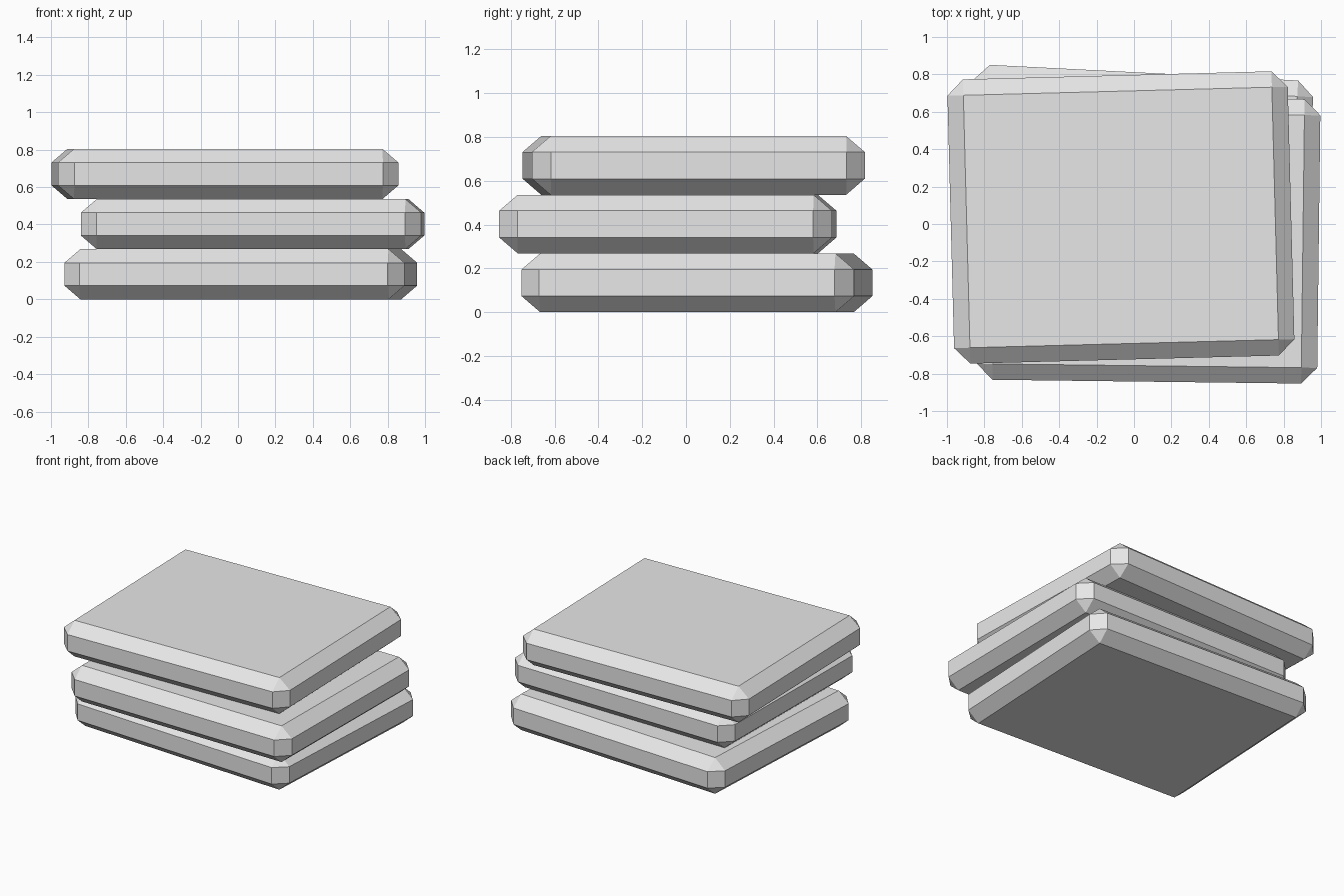
import bpy
import bmesh
from math import radians
from mathutils import Matrix

cube = bpy.data.objects.get("Cube")
if cube:
    bpy.data.objects.remove(cube, do_unlink=True)

WIDTH, DEPTH, THICK = 1.82, 1.52, 0.268
BEVEL, BEVEL_Z = 0.085, 0.073

# Single pale grey colour
grey = bpy.data.materials.new("pale_grey")
grey.use_nodes = True
colour = (0.8, 0.8, 0.8, 1)
grey.diffuse_color = colour
grey.node_tree.nodes["Principled BSDF"].inputs["Base Color"].default_value = colour


def slab(name, x, y, level, turn):
    """Chamfered flat slab resting on the one below, turned about z."""
    squash = BEVEL_Z / BEVEL
    bm = bmesh.new()
    bmesh.ops.create_cube(bm, size=1)
    bmesh.ops.scale(bm, vec=(WIDTH, DEPTH, THICK / squash), verts=bm.verts)
    bmesh.ops.bevel(bm, geom=bm.edges[:], offset=BEVEL, segments=1,
                    affect='EDGES', profile=0.5)
    bmesh.ops.scale(bm, vec=(1, 1, squash), verts=bm.verts)
    bm.normal_update()
    mesh = bpy.data.meshes.new(name)
    bm.to_mesh(mesh)
    bm.free()
    mesh.materials.append(grey)
    obj = bpy.data.objects.new(name, mesh)
    obj.matrix_world = (Matrix.Translation((x, y, THICK * (level + 0.5)))
                        @ Matrix.Rotation(radians(turn), 4, 'Z'))
    bpy.context.collection.objects.link(obj)


# Loose stack of three slabs
slab("bottom_slab", 0.015, 0.05, 0, -2.9)
slab("middle_slab", 0.078, -0.083, 1, -0.7)
slab("top_slab", -0.07, 0.035, 2, 1.5)
